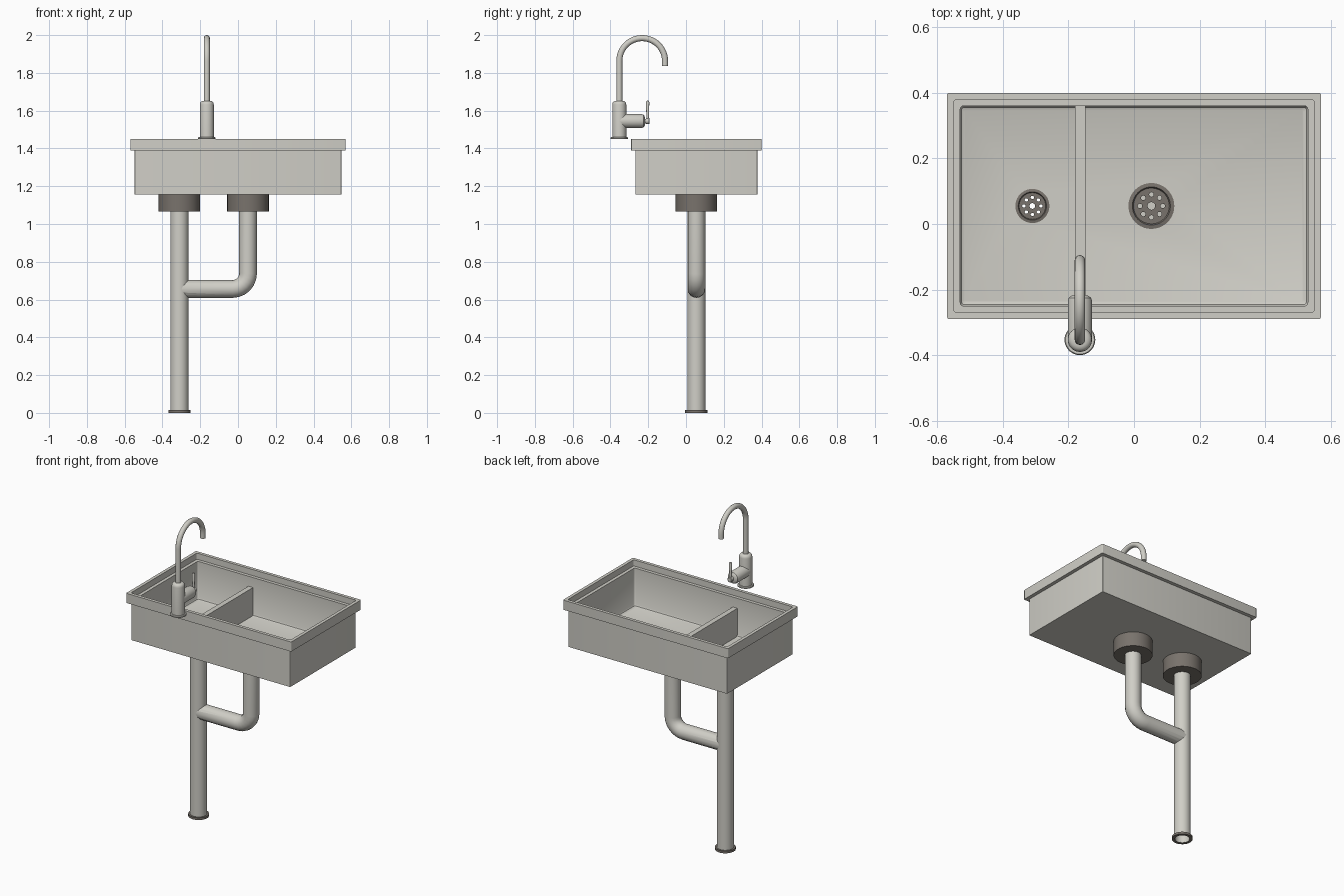
import bpy, bmesh, math
from mathutils import Matrix, Vector

if "Cube" in bpy.data.objects:
    bpy.data.objects.remove(bpy.data.objects["Cube"])


def material(name, rgb):
    m = bpy.data.materials.new(name)
    m.diffuse_color = (*rgb, 1)
    m.use_nodes = True
    m.node_tree.nodes["Principled BSDF"].inputs["Base Color"].default_value = m.diffuse_color
    return m


STEEL = material("light steel", (0.63, 0.62, 0.57))
DARK = material("dark metal", (0.19, 0.17, 0.15))
DY = 0.055                       # y of basin centre and drains
LEFT, RIGHT = -0.31, 0.053       # x of the two drains
FX, FY = -0.165, -0.353          # faucet position


def finish(ob, mat):
    ob.data.materials.clear()
    ob.data.materials.append(mat)
    bpy.ops.object.select_all(action='DESELECT')
    ob.select_set(True)
    bpy.context.view_layer.objects.active = ob
    bpy.ops.object.shade_smooth_by_angle(angle=math.radians(35))
    return ob


def from_bmesh(name, bm, mat):
    bmesh.ops.recalc_face_normals(bm, faces=bm.faces)
    me = bpy.data.meshes.new(name)
    bm.to_mesh(me)
    bm.free()
    ob = bpy.data.objects.new(name, me)
    bpy.context.collection.objects.link(ob)
    return finish(ob, mat)


def loft(bm, loops, cap=True, closed=False):
    rings = [[bm.verts.new(p) for p in loop] for loop in loops]
    n = len(rings[0])
    pairs = list(zip(rings, rings[1:])) + ([(rings[-1], rings[0])] if closed else [])
    for a, b in pairs:
        for i in range(n):
            j = (i + 1) % n
            bm.faces.new((a[i], a[j], b[j], b[i]))
    if cap and not closed:
        bm.faces.new(rings[0])
        bm.faces.new(rings[-1])


def lathe(name, profile, loc, mat, closed=False, rot=None, n=40):
    # profile of (radius, height) turned round the z axis, then placed
    bm = bmesh.new()
    M = Matrix.Translation(loc) @ (rot or Matrix())
    loft(bm, [[M @ Vector((r * math.cos(2 * math.pi * i / n), r * math.sin(2 * math.pi * i / n), z))
               for i in range(n)] for r, z in profile], closed=closed)
    return from_bmesh(name, bm, mat)


def cut(ob, cutter):
    bpy.context.view_layer.objects.active = ob
    mod = ob.modifiers.new("cut", 'BOOLEAN')
    mod.operation = 'DIFFERENCE'
    mod.solver = 'EXACT'
    mod.object = cutter
    bpy.ops.object.modifier_apply(modifier=mod.name)
    bpy.data.objects.remove(cutter)
    finish(ob, ob.data.materials[0])


def tube(name, points, radius, mat):
    cu = bpy.data.curves.new(name, 'CURVE')
    cu.dimensions = '3D'
    cu.bevel_depth = radius
    cu.bevel_resolution = 6
    cu.use_fill_caps = True
    sp = cu.splines.new('POLY')
    sp.points.add(len(points) - 1)
    for p, co in zip(sp.points, points):
        p.co = (*co, 1)
    ob = bpy.data.objects.new(name, cu)
    bpy.context.collection.objects.link(ob)
    bpy.ops.object.select_all(action='DESELECT')
    ob.select_set(True)
    bpy.context.view_layer.objects.active = ob
    bpy.ops.object.convert(target='MESH')
    ob = bpy.context.view_layer.objects.active
    bm = bmesh.new()
    bm.from_mesh(ob.data)
    bmesh.ops.remove_doubles(bm, verts=bm.verts, dist=1e-5)
    bmesh.ops.recalc_face_normals(bm, faces=bm.faces)
    bm.to_mesh(ob.data)
    bm.free()
    return finish(ob, mat)


def round_rect(hx, z, r):
    hy = hx - 0.225
    pts = []
    for k, (sx, sy) in enumerate([(1, 1), (-1, 1), (-1, -1), (1, -1)]):
        for i in range(5):
            a = math.pi / 2 * (k + i / 4)
            pts.append((sx * (hx - r) + r * math.cos(a), DY + sy * (hy - r) + r * math.sin(a), z))
    return pts


# basin: outer body, overhanging rim, inner ledge and bowl
bm = bmesh.new()
loft(bm, [round_rect(*s) for s in [
    (0.548, 1.155, 0.004), (0.548, 1.39, 0.004), (0.57, 1.39, 0.006), (0.57, 1.45, 0.006),
    (0.55, 1.45, 0.010), (0.55, 1.412, 0.010), (0.53, 1.412, 0.010),
    (0.53, 1.187, 0.010), (0.526, 1.179, 0.009), (0.518, 1.175, 0.008)]])
basin = from_bmesh("basin", bm, STEEL)

# divider between the two bowls
bm = bmesh.new()
bmesh.ops.create_cube(bm, size=1, matrix=Matrix.Translation((-0.164, DY, 1.26))
                      @ Matrix.Diagonal((0.032, 0.614, 0.18, 1)))
from_bmesh("bowl_divider", bm, STEEL)

# drains: hole in the floor, perforated strainer, housing below
for side, x, R in (("left", LEFT, 0.052), ("right", RIGHT, 0.070)):
    cut(basin, lathe("hole_cutter", [(R * 0.9, 1.1), (R * 0.9, 1.3)], (x, DY, 0), STEEL))
    strainer = lathe(side + "_strainer", [(R, 1.168), (R, 1.179), (R * 0.83, 1.181), (R * 0.78, 1.175)],
                     (x, DY, 0), DARK)
    bm = bmesh.new()
    for i in range(9):
        a, d, r = (i * math.pi / 4, 0.5 * R, 0.1 * R) if i < 8 else (0, 0, 0.17 * R)
        bmesh.ops.create_cone(bm, cap_ends=True, segments=14, radius1=r, radius2=r, depth=0.1,
                              matrix=Matrix.Translation((x + d * math.cos(a), DY + d * math.sin(a), 1.17)))
    cut(strainer, from_bmesh("strainer_cutter", bm, DARK))
    lathe(side + "_drain_housing", [(0.046, 1.065), (0.11, 1.065), (0.11, 1.156), (0.046, 1.156)],
          (x, DY, 0), DARK, closed=True)

# main waste pipe, hollow, with a foot ring
lathe("waste_pipe", [(0.041, 0.002), (0.048, 0.002), (0.048, 1.15), (0.041, 1.15)], (LEFT, DY, 0), STEEL, closed=True)
lathe("foot_ring", [(0.042, 0), (0.059, 0), (0.059, 0.014), (0.042, 0.014)], (LEFT, DY, 0), DARK, closed=True)

# side pipe with an elbow joining the main pipe
B, ZP = 0.082, 0.656
bend = [(RIGHT - B + B * math.cos(a), DY, ZP + B - B * math.sin(a))
        for a in (math.pi / 2 * i / 6 for i in range(7))]
side_pipe = tube("side_pipe", [(RIGHT, DY, 1.12)] + bend + [(LEFT, DY, ZP)], 0.047, STEEL)
cut(side_pipe, lathe("pipe_cutter", [(0.045, 0.4), (0.045, 0.9)], (LEFT, DY, 0), STEEL))

# faucet base flange and body
lathe("faucet_flange", [(0.047, 1.45), (0.047, 1.456), (0.044, 1.46), (0.036, 1.46)], (FX, FY, 0), STEEL)
lathe("faucet_body", [(0.037, 1.455), (0.037, 1.632), (0.035, 1.642), (0.029, 1.649), (0.02, 1.652)],
      (FX, FY, 0), STEEL)

# gooseneck spout
A = 0.121
arc = [(FX, FY + A - A * math.cos(t), 1.863 + A * math.sin(t)) for t in (math.pi * i / 24 for i in range(25))]
tube("faucet_spout", [(FX, FY, 1.64)] + arc + [(FX, FY + 2 * A, 1.836)], 0.016, STEEL)

# handle: side barrel along y, collar and upright lever
ALONG_Y = Matrix.Rotation(-math.pi / 2, 4, 'X')
lathe("handle_barrel", [(0.037, 0), (0.037, 0.118), (0.034, 0.128), (0.026, 0.134), (0.015, 0.136)],
      (FX, FY, 1.545), STEEL, rot=ALONG_Y)
lathe("handle_collar", [(0.012, 0.13), (0.012, 0.142), (0.016, 0.142), (0.016, 0.158), (0.012, 0.161)],
      (FX, FY, 1.545), STEEL, rot=ALONG_Y, n=24)
lathe("handle_lever", [(0.006, 1.545), (0.009, 1.645), (0.007, 1.651), (0.003, 1.653)],
      (FX, FY + 0.15, 0), STEEL, n=20)
